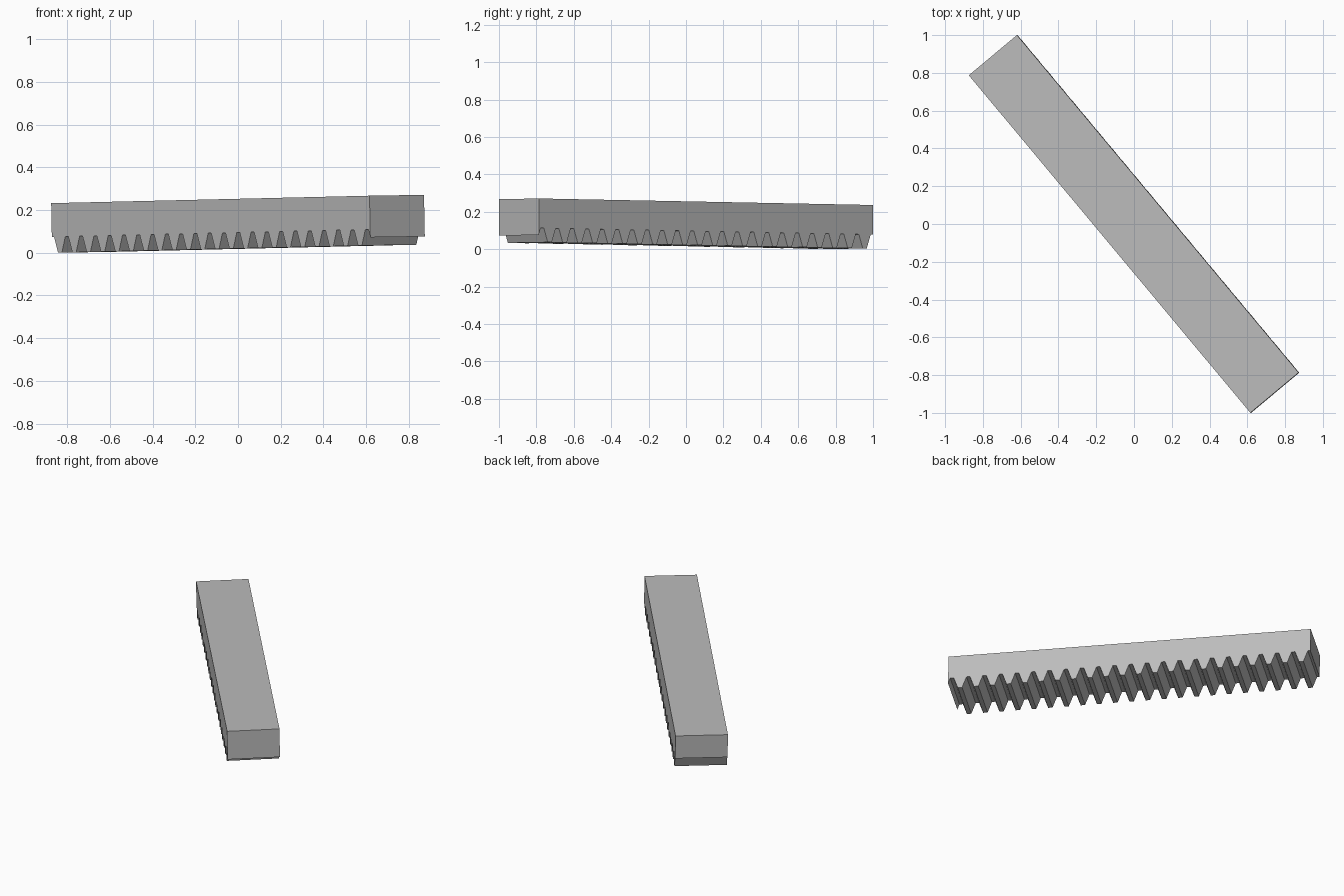
import bpy, bmesh, math
from mathutils import Matrix, Vector

cube = bpy.data.objects.get("Cube")
if cube:
    bpy.data.objects.remove(cube, do_unlink=True)

# Gear proportions, all derived from the module
m = 2.3274 / 70
length, width, height = 70 * m, 10 * m, 7 * m
pitch = math.pi * m
root_z = 2.25 * m
slope = math.tan(math.radians(20))
flank = root_z * slope
half_root = (pitch / 2 - 2.5 * m * slope) / 2
start = 0.15 * m

# Side profile: plain bar on top, trapezoid teeth below
profile = [(0, height), (0, root_z)]
s = start
for i in range(22):
    profile += [(s + half_root, root_z), (s + half_root + flank, 0),
                (s + pitch - half_root - flank, 0), (s + pitch - half_root, root_z)]
    s += pitch
# last tooth is cut off part way down its flank
cut_drop = (length - s - half_root) / slope
profile += [(s + half_root, root_z), (length, root_z - cut_drop), (length, height)]

bm = bmesh.new()
side = bm.faces.new([bm.verts.new((x - length / 2, -width / 2, z)) for x, z in profile])
ext = bmesh.ops.extrude_face_region(bm, geom=[side], use_keep_orig=True)
bmesh.ops.translate(bm, vec=(0, width, 0),
                    verts=[v for v in ext["geom"] if isinstance(v, bmesh.types.BMVert)])
bmesh.ops.recalc_face_normals(bm, faces=bm.faces)

# Lay the bar diagonally with a slight tilt, then rest it on the ground
turn = (Matrix.Rotation(math.radians(-50.16), 4, 'Z')
        @ Matrix.Rotation(math.radians(-0.86), 4, 'Y')
        @ Matrix.Rotation(math.radians(0.69), 4, 'X'))
bm.transform(turn)
lo = Vector([min(v.co[i] for v in bm.verts) for i in range(3)])
hi = Vector([max(v.co[i] for v in bm.verts) for i in range(3)])
bm.transform(Matrix.Translation((-(lo.x + hi.x) / 2, -(lo.y + hi.y) / 2, -lo.z)))

mesh = bpy.data.meshes.new("gear_rack")
bm.to_mesh(mesh)
bm.free()
rack = bpy.data.objects.new("gear_rack", mesh)
bpy.context.collection.objects.link(rack)

grey = bpy.data.materials.new("plain_grey")
grey.use_nodes = True
colour = (0.5, 0.5, 0.5, 1)
grey.diffuse_color = colour
grey.node_tree.nodes["Principled BSDF"].inputs["Base Color"].default_value = colour
mesh.materials.append(grey)
